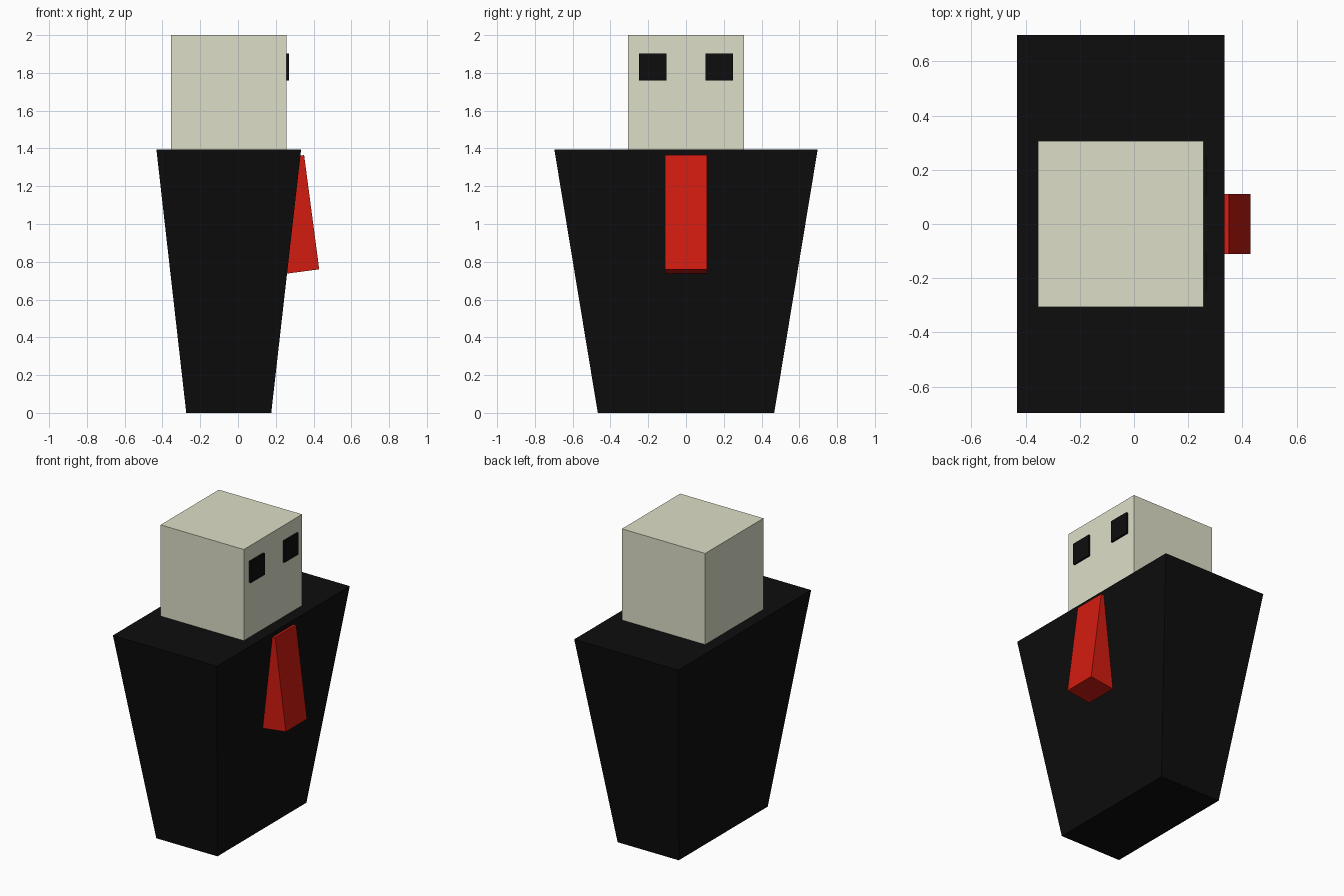
import bpy, bmesh, math

if "Cube" in bpy.data.objects:
    bpy.data.objects.remove(bpy.data.objects["Cube"])


def material(name, rgb):
    m = bpy.data.materials.new(name)
    m.diffuse_color = (*rgb, 1.0)
    m.use_nodes = True
    m.node_tree.nodes["Principled BSDF"].inputs["Base Color"].default_value = m.diffuse_color
    return m


def box(name, centre, size, mat, tilt=0.0, base_scale=(1, 1)):
    """Box with an optional tilt about y and a scaled bottom face."""
    bm = bmesh.new()
    bmesh.ops.create_cube(bm, size=1)
    for v in bm.verts:
        sx, sy = base_scale if v.co.z < 0 else (1, 1)
        v.co.x *= size[0] * sx
        v.co.y *= size[1] * sy
        v.co.z *= size[2]
    mesh = bpy.data.meshes.new(name)
    bm.to_mesh(mesh)
    bm.free()
    obj = bpy.data.objects.new(name, mesh)
    obj.location = centre
    obj.rotation_euler.y = tilt
    mesh.materials.append(mat)
    bpy.context.collection.objects.link(obj)
    return obj


black = material("black", (0.004, 0.004, 0.004))
cream = material("cream", (0.72, 0.73, 0.57))
red = material("red", (0.65, 0.011, 0.005))

# Tapered body, narrower at the base
box("body", (-0.049, 0, 0.697), (0.766, 1.394, 1.394), black,
    base_scale=(0.45 / 0.766, 0.934 / 1.394))

# Head
box("head", (-0.049, 0, 1.695), (0.612, 0.612, 0.61), cream)

# Eyes, slightly raised from the +x face
for side, label in ((-1, "right_eye"), (1, "left_eye")):
    box(label, (0.235, side * 0.177, 1.83), (0.07, 0.145, 0.143), black)

# Tie: box tilted so that its lower end stands off the chest
tilt = -math.atan2(0.08, 0.605)
depth, length = 0.22, 0.61
front_x, front_z = 0.39, 1.0625
box("tie",
    (front_x - depth / 2 * math.cos(tilt), 0, front_z + depth / 2 * math.sin(tilt)),
    (depth, 0.222, length), red, tilt=tilt)
